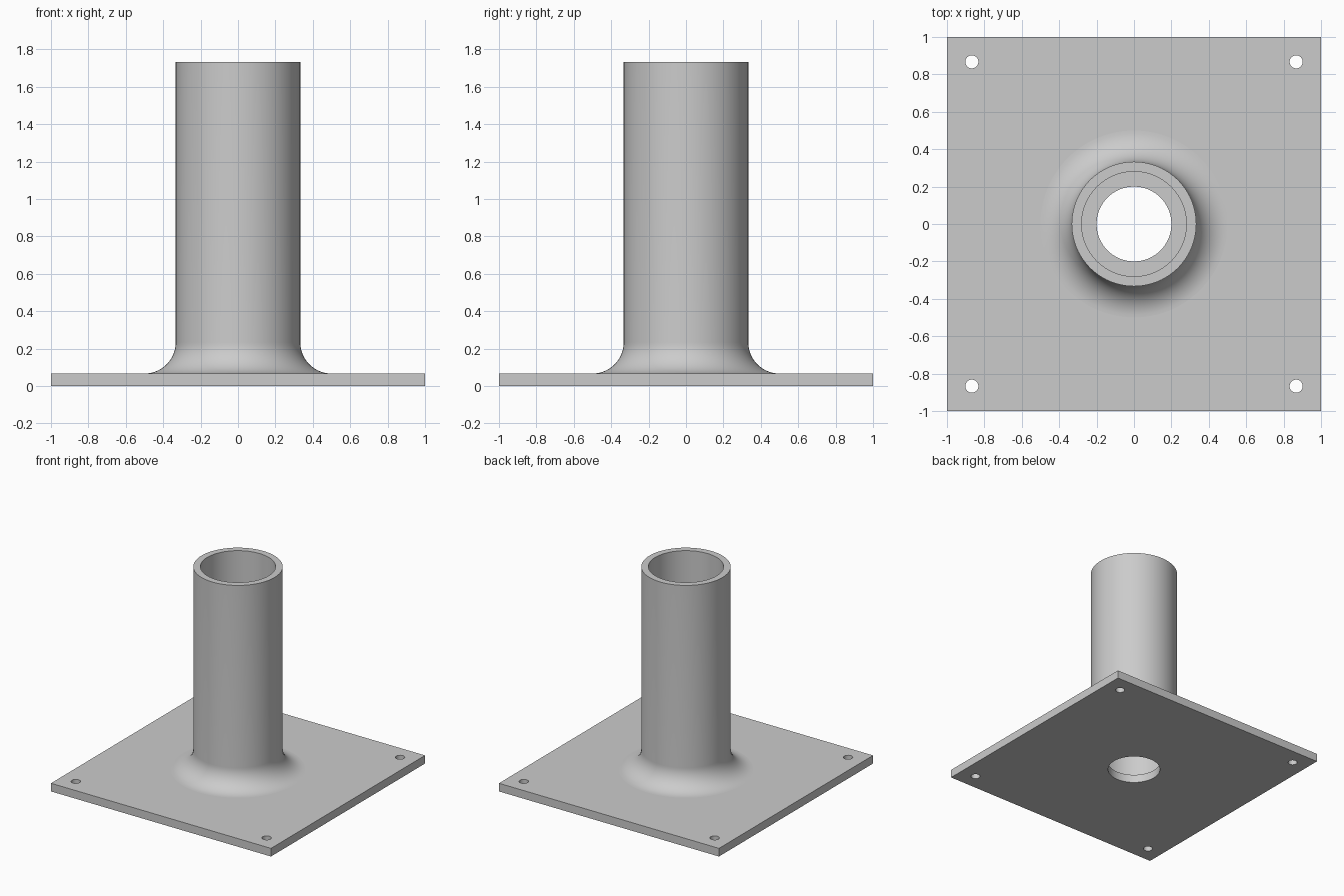
import bpy, bmesh, math
from mathutils import Matrix

cube = bpy.data.objects.get("Cube")
if cube:
    bpy.data.objects.remove(cube, do_unlink=True)

PLATE = 0.067          # plate thickness
TOP = 1.733            # pipe height
R_OUT, R_IN, R_HOLE = 0.333, 0.28, 0.2
FILLET = 0.167
BOLT, R_BOLT = 0.867, 0.035

metal = bpy.data.materials.new("light grey metal")
metal.use_nodes = True
colour = (0.6, 0.6, 0.6, 1)
metal.diffuse_color = colour
metal.node_tree.nodes["Principled BSDF"].inputs["Base Color"].default_value = colour


def make_object(name, bm):
    bmesh.ops.recalc_face_normals(bm, faces=bm.faces)
    mesh = bpy.data.meshes.new(name)
    bm.to_mesh(mesh)
    bm.free()
    mesh.materials.append(metal)
    obj = bpy.data.objects.new(name, mesh)
    bpy.context.collection.objects.link(obj)
    return obj


def smooth(obj):
    bpy.ops.object.select_all(action='DESELECT')
    obj.select_set(True)
    bpy.context.view_layer.objects.active = obj
    bpy.ops.object.shade_smooth_by_angle(angle=math.radians(35))


# Base plate
bm = bmesh.new()
bmesh.ops.create_cube(bm, size=1, matrix=Matrix.Translation((0, 0, PLATE / 2))
                      @ Matrix.Diagonal((2, 2, PLATE, 1)))
plate = make_object("base_plate", bm)

# Cutters for the drain hole and the four bolt holes
bm = bmesh.new()
holes = [(0, 0, R_HOLE, 96)]
holes += [(sx * BOLT, sy * BOLT, R_BOLT, 32) for sx in (-1, 1) for sy in (-1, 1)]
for x, y, r, n in holes:
    bmesh.ops.create_cone(bm, cap_ends=True, segments=n, radius1=r, radius2=r,
                          depth=1, matrix=Matrix.Translation((x, y, 0)))
cutter = make_object("hole_cutter", bm)
cutter.hide_render = True

cut = plate.modifiers.new("holes", 'BOOLEAN')
cut.operation = 'DIFFERENCE'
cut.solver = 'EXACT'
cut.object = cutter
bpy.context.view_layer.objects.active = plate
bpy.ops.object.modifier_apply(modifier=cut.name)
bpy.data.objects.remove(cutter, do_unlink=True)
smooth(plate)

# Pipe with a flared fillet foot, spun from its wall profile
profile = []
for i in range(17):
    a = math.pi / 2 * i / 16
    profile.append((R_OUT + FILLET * (1 - math.sin(a)),
                    PLATE + FILLET * (1 - math.cos(a))))
profile += [(R_OUT, TOP), (R_IN, TOP), (R_IN, PLATE)]

bm = bmesh.new()
verts = [bm.verts.new((r, 0, z)) for r, z in profile]
edges = [bm.edges.new(pair) for pair in zip(verts, verts[1:])]
bmesh.ops.spin(bm, geom=verts + edges, cent=(0, 0, 0), axis=(0, 0, 1),
               angle=math.tau, steps=96, use_duplicate=False)
bmesh.ops.remove_doubles(bm, verts=bm.verts, dist=0.0001)
pipe = make_object("pipe", bm)
# Make the open shell face outwards
if max(pipe.data.polygons, key=lambda p: p.area * (p.center.xy.length > 0.31)).normal.dot(
        max(pipe.data.polygons, key=lambda p: p.area * (p.center.xy.length > 0.31)).center) < 0:
    pipe.data.flip_normals()
smooth(pipe)
